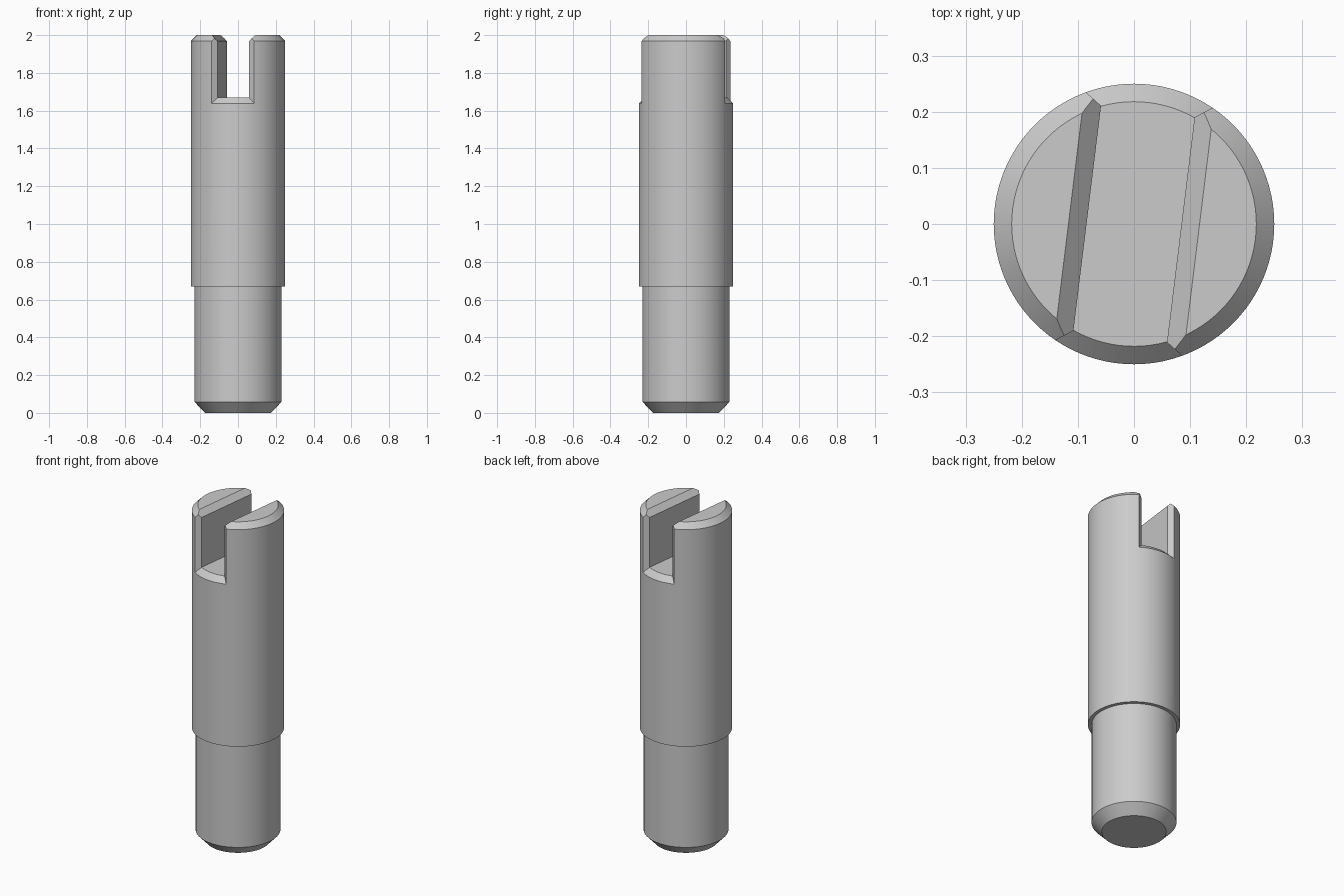
import bpy
import bmesh
import math
from mathutils import Vector

if "Cube" in bpy.data.objects:
    bpy.data.objects.remove(bpy.data.objects["Cube"])

SEGMENTS = 96
HEIGHT, RADIUS, SHAFT_RADIUS = 2.0, 0.25, 0.23
SHOULDER_Z, FLOOR_Z = 0.67, 1.67
BEVEL = 0.032
SLOT_HALF = 0.084
SLOT_TURN = math.radians(-7)

steel = bpy.data.materials.new("steel grey")
steel.use_nodes = True
colour = (0.6, 0.6, 0.6, 1)
steel.diffuse_color = colour
steel.node_tree.nodes["Principled BSDF"].inputs["Base Color"].default_value = colour


def make_object(name, bm):
    bmesh.ops.recalc_face_normals(bm, faces=bm.faces)
    mesh = bpy.data.meshes.new(name)
    bm.to_mesh(mesh)
    bm.free()
    mesh.materials.append(steel)
    obj = bpy.data.objects.new(name, mesh)
    bpy.context.collection.objects.link(obj)
    return obj


def lathe(name, profile):
    """Closed solid of revolution from (radius, z) points, capped at both ends."""
    bm = bmesh.new()
    rings = [[bm.verts.new((r * math.cos(a), r * math.sin(a), z))
              for a in (math.tau * i / SEGMENTS for i in range(SEGMENTS))]
             for r, z in profile]
    for low, high in zip(rings, rings[1:]):
        for i in range(SEGMENTS):
            j = (i + 1) % SEGMENTS
            bm.faces.new((low[i], low[j], high[j], high[i]))
    bm.faces.new(rings[0])
    bm.faces.new(rings[-1])
    return make_object(name, bm)


def prism(name, points, extrusion):
    """Extrude a flat outline."""
    bm = bmesh.new()
    face = bm.faces.new([bm.verts.new(p) for p in points])
    result = bmesh.ops.extrude_face_region(bm, geom=[face])
    moved = [v for v in result["geom"] if isinstance(v, bmesh.types.BMVert)]
    bmesh.ops.translate(bm, verts=moved, vec=Vector(extrusion))
    if not face.is_valid or len(face.edges[0].link_faces) < 2:
        bmesh.ops.holes_fill(bm, edges=bm.edges)
    return make_object(name, bm)


def cut(target, cutter):
    mod = target.modifiers.new("cut", "BOOLEAN")
    mod.operation = "DIFFERENCE"
    mod.solver = "EXACT"
    mod.object = cutter
    bpy.context.view_layer.objects.active = target
    bpy.ops.object.modifier_apply(modifier=mod.name)
    bpy.data.objects.remove(cutter)


# Stepped pin with bevelled ends
pin = lathe("slotted_pin", [
    (0.175, 0), (SHAFT_RADIUS, 0.058), (SHAFT_RADIUS, SHOULDER_Z),
    (RADIUS, SHOULDER_Z), (RADIUS, HEIGHT - BEVEL), (RADIUS - BEVEL, HEIGHT)])

# Slot cutter whose ends flare to bevel the upright edges
waist, flare_y, flare_w = 0.202, 0.3, 0.225
quarter = [(SLOT_HALF, waist), (flare_w, flare_y)]
right_side = [(x, -y) for x, y in reversed(quarter)] + quarter
outline = right_side + [(-x, -y) for x, y in right_side]
slot = prism("slot_cutter", [(x, y, 1.5) for x, y in outline], (0, 0, 0.7))

# Slot floor keeps a bevelled rim
floor = lathe("floor_keeper", [
    (0.5, 1.4), (0.5, FLOOR_Z - BEVEL - 0.25),
    (RADIUS + 0.25, FLOOR_Z - BEVEL - 0.25), (RADIUS - BEVEL, FLOOR_Z)][1:])
cut(slot, floor)
slot.rotation_euler.z = SLOT_TURN

# Groove bevelling the top edges of the slot
low, high, over = HEIGHT - BEVEL - 0.02, HEIGHT + 0.1, BEVEL + 0.1
groove = prism("groove_cutter", [
    (-SLOT_HALF + 0.02, -0.4, low), (SLOT_HALF - 0.02, -0.4, low),
    (SLOT_HALF + over, -0.4, high), (-SLOT_HALF - over, -0.4, high)], (0, 0.8, 0))
groove.rotation_euler.z = SLOT_TURN

bpy.context.view_layer.update()
cut(pin, slot)
cut(pin, groove)

# Smooth the round walls and keep the machined edges crisp
bpy.ops.object.select_all(action="DESELECT")
pin.select_set(True)
bpy.context.view_layer.objects.active = pin
bpy.ops.object.shade_smooth_by_angle(angle=math.radians(15))
